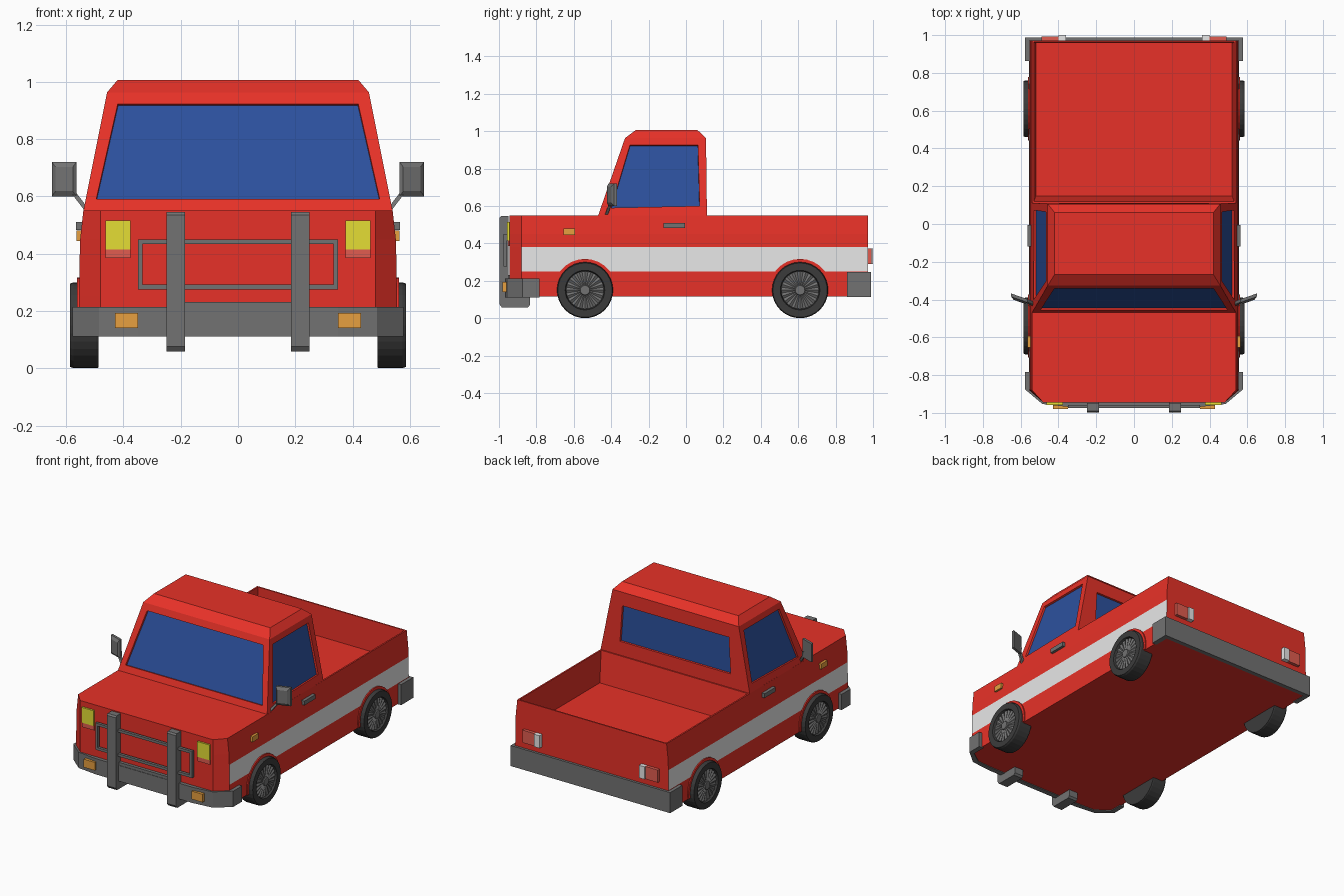
import bpy, bmesh, math
from mathutils import Vector, Matrix

if "Cube" in bpy.data.objects:
    bpy.data.objects.remove(bpy.data.objects["Cube"])


def material(name, r, g, b):
    m = bpy.data.materials.new(name)
    m.diffuse_color = (r, g, b, 1)
    m.use_nodes = True
    m.node_tree.nodes["Principled BSDF"].inputs["Base Color"].default_value = m.diffuse_color
    return m


RED = material("red paint", .8, .031, .021)
WHITE = material("white", .8, .8, .8)
BLUE = material("blue glass", .025, .082, .34)
GREY = material("grey trim", .17, .17, .17)
TYRE = material("dark rubber", .044, .044, .044)
YELLOW = material("yellow lamp", .78, .73, .035)
ORANGE = material("orange lamp", .8, .35, .05)
PINK = material("pale red lamp", .75, .107, .08)


def finish(name, bm, *mats):
    me = bpy.data.meshes.new(name)
    bm.to_mesh(me)
    bm.free()
    for m in mats:
        me.materials.append(m)
    ob = bpy.data.objects.new(name, me)
    bpy.context.collection.objects.link(ob)
    return ob


def loft(rings, caps=True):
    """Closed rings of points joined by quads."""
    bm = bmesh.new()
    vs = [[bm.verts.new(p) for p in r] for r in rings]
    n = len(vs[0])
    for a, b in zip(vs, vs[1:]):
        for i in range(n):
            j = (i + 1) % n
            bm.faces.new((a[i], a[j], b[j], b[i]))
    if caps:
        bm.faces.new(vs[0])
        bm.faces.new(vs[-1])
    bmesh.ops.recalc_face_normals(bm, faces=bm.faces)
    return bm, vs


def prism(name, pts, lo, hi, mat, axis="z"):
    """Outline extruded along z (xy points) or along x (yz points)."""
    put = (lambda p, h: (p[0], p[1], h)) if axis == "z" else (lambda p, h: (h, p[0], p[1]))
    bm, _ = loft([[put(p, h) for p in pts] for h in (lo, hi)])
    return finish(name, bm, mat)


def box(name, x, y, z, mat):
    return prism(name, [(x[0], y[0]), (x[1], y[0]), (x[1], y[1]), (x[0], y[1])], z[0], z[1], mat)


def inset_to(bm, face, targets):
    """Inset a face and move its inner corners to the nearest targets."""
    bmesh.ops.inset_individual(bm, faces=[face], thickness=.012)
    for v in face.verts:
        v.co = min((Vector(t) for t in targets), key=lambda t: (t - v.co).length)


# body: outline lofted through height levels, stripe coloured by height
half = [(.48, -.945), (.555, -.88), (.555, .112), (.555, .972)]
outline = half + [(-x, y) for x, y in reversed(half)]
levels = [(.115, 0), (.25, 0), (.38, .002), (.45, .004), (.55, .015)]
rings = [[(x - math.copysign(d, x) if abs(x) > .5 else x, y, z) for x, y in outline]
         for z, d in levels]
bm, vs = loft(rings, caps=False)
top = vs[-1]
bm.faces.new(vs[0])
bm.faces.new([top[i] for i in (0, 1, 2, 5, 6, 7)])
bed = bm.faces.new([top[i] for i in (2, 3, 4, 5)])
bmesh.ops.recalc_face_normals(bm, faces=bm.faces)
for f in bm.faces:
    if abs(f.normal.x) > .95 and .25 < f.calc_center_median().z < .38:
        f.material_index = 1
# cargo bed pressed into the rear top face
for hx, y0, y1, z in ((.53, .12, .963, .55), (.52, .148, .957, .35)):
    inset_to(bm, bed, [(s * hx, y, z) for s in (1, -1) for y in (y0, y1)])
finish("truck_body", bm, RED, WHITE)

# cab with recessed windows
cab = [(.54, -.47, .112, .548), (.457, -.326, .107, .963), (.42, -.267, .06, 1.007)]
bm, vs = loft([[(w, a, z), (w, b, z), (-w, b, z), (-w, a, z)] for w, a, b, z in cab])


def cab_at(z):
    t = (z - .548) / .415
    return [p + (q - p) * t for p, q in zip(cab[0][:3], cab[1][:3])]


sides = [f for f in bm.faces if .6 < f.calc_center_median().z < .9]
for f in sides:
    n = f.normal.copy()
    if abs(n.x) > .7:
        pts = [(math.copysign(cab_at(z)[0], n.x), y, z) for y, z in
               ((-.4, .59), (-.3, .925), (.064, .925), (.073, .6))]
    elif n.y < 0:
        pts = [(s * x, cab_at(z)[1], z) for s in (1, -1) for x, z in ((.495, .59), (.42, .922))]
    else:
        pts = [(s * x, cab_at(z)[2], z) for s in (1, -1) for x, z in ((.4, .64), (.385, .875))]
    inset_to(bm, f, pts)
    bmesh.ops.inset_individual(bm, faces=[f], thickness=.002, depth=-.012)
    f.material_index = 1
finish("cab", bm, RED, BLUE)

# bumpers: U-shaped bands around both ends
front = [(.578, -.783), (.578, -.875), (.485, -.953), (.35, -.968)]
inner = [(.545, -.783), (.545, -.87), (.46, -.93), (.35, -.935)]
rear = [(.577, .862), (.577, .988)]
rear_in = [(.545, .862), (.545, .96)]
for name, out, ins, z0, z1 in (("front_bumper", front, inner, .11, .213),
                               ("rear_bumper", rear, rear_in, .112, .246)):
    pts = out + [(-x, y) for x, y in reversed(out)]
    pts += [(-x, y) for x, y in ins] + list(reversed(ins))
    prism(name, pts, z0, z1, GREY)
box("bumper_step", (-.19, .19), (-.965, -.93), (.2, .232), GREY)

# front guard: two uprights with feet and a thin rectangular frame
guard = [(-.99, .545), (-.948, .545), (-.948, .112), (-.835, .112), (-.835, .07),
         (-.845, .058), (-.985, .058), (-.998, .075), (-.998, .535)]
for s in (1, -1):
    side = "right" if s > 0 else "left"
    prism(side + "_guard_upright", guard, s * .185, s * .25, GREY, "x")
    box(side + "_guard_end", sorted((s * .333, s * .35)), (-.975, -.957), (.275, .45), GREY)
for n, z in (("lower", .275), ("upper", .433)):
    box(n + "_guard_rail", (-.35, .35), (-.975, -.957), (z, z + .017), GREY)


def span(s, a, b):
    return sorted((s * a, s * b))


for s in (1, -1):
    side = "right_" if s > 0 else "left_"
    # lamps
    box(side + "headlight", span(s, .375, .463), (-.957, -.94), (.415, .515), YELLOW)
    box(side + "headlight_lower", span(s, .375, .463), (-.953, -.94), (.385, .415), PINK)
    box(side + "front_indicator", span(s, .35, .43), (-.98, -.95), (.14, .193), ORANGE)
    box(side + "side_marker", span(s, .54, .564), (-.655, -.593), (.445, .48), ORANGE)
    box(side + "tail_light", span(s, .4, .49), (.96, .992), (.29, .372), PINK)
    box(side + "reverse_light", span(s, .36, .4), (.96, 1.0), (.29, .372), WHITE)
    # door handle
    box(side + "door_handle", span(s, .54, .565), (-.12, -.005), (.482, .51), GREY)
    # mirror: angled head, tapered towards the front, on a bent arm
    bm, _ = loft([[(s * (.607 + a * k), y + a * k * .35, .66 + b * k * 1.4)
                   for a, b in ((-.043, -.043), (.043, -.043), (.043, .043), (-.043, .043))]
                  for y, k in ((-.412, .7), (-.4, 1), (-.383, 1))])
    finish(side + "mirror", bm, GREY)
    bm, _ = loft([[(s * x + a, y + b, z) for a, b in
                   ((-.009, -.008), (.009, -.008), (.009, .008), (-.009, .008))]
                  for x, y, z in ((.53, -.425, .555), (.572, -.405, .61), (.575, -.4, .64))])
    finish(side + "mirror_arm", bm, GREY)

    for end, cy in (("front_", -.54), ("rear_", .61)):
        # wheel arch lip
        arc = [math.radians(-12 + 204 * i / 16) for i in range(17)]
        pts = [(cy + r * math.cos(a), .15 + r * math.sin(a))
               for r, seq in ((.167, arc), (.14, arc[::-1])) for a in seq]
        prism(side + end + "wheel_arch", pts, s * .54, s * .562, RED, "x")
        # tyre
        N = 32

        def circle(r, x, n=N, zig=0):
            return [(s * (x - zig * (i % 2)), cy + r * math.cos(math.tau * i / n),
                     .15 + r * math.sin(math.tau * i / n)) for i in range(n)]
        bm, _ = loft([circle(.1, .487), circle(.148, .487), circle(.15, .495), circle(.15, .575),
                      circle(.145, .586), circle(.106, .586), circle(.1, .568)])
        finish(side + end + "tyre", bm, TYRE)
        # pleated spoked hub
        bm, _ = loft([circle(.102, .565, 40), circle(.1, .578, 40, .008),
                      circle(.028, .58, 40, .004), circle(.025, .584, 40)])
        finish(side + end + "hub", bm, GREY)
